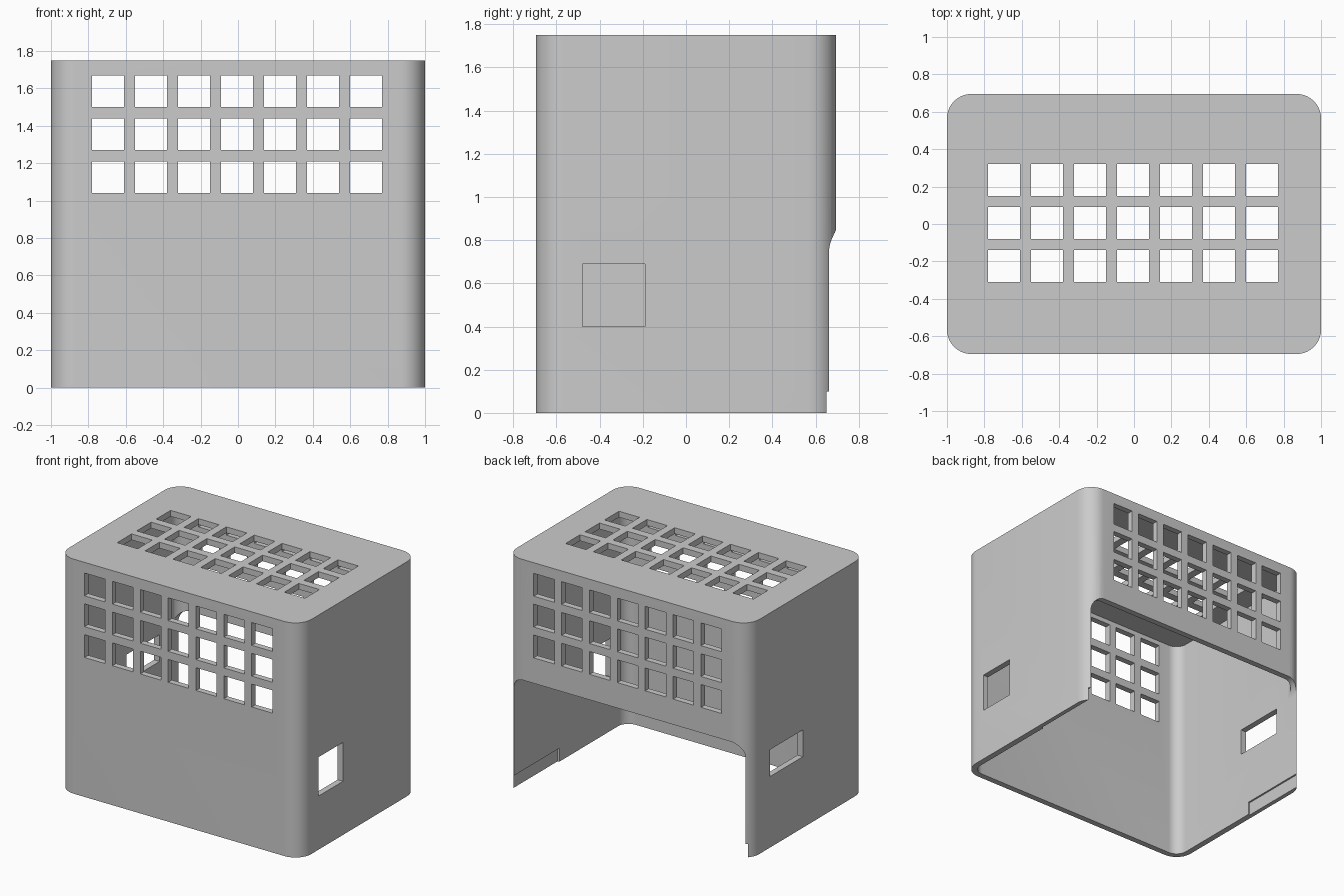
import bpy
import math

old = bpy.data.objects.get("Cube")
if old:
    bpy.data.objects.remove(old, do_unlink=True)

HX, HY, H = 1.0, 0.695, 1.75      # outer half sizes and height
WALL, R = 0.045, 0.13             # wall thickness, corner radius
PITCH, HOLE = 0.23, 0.17          # vent grid

grey = bpy.data.materials.new("plain grey")
grey.use_nodes = True
colour = (0.6, 0.6, 0.6, 1)
grey.diffuse_color = colour
grey.node_tree.nodes["Principled BSDF"].inputs["Base Color"].default_value = colour


def rounded(hx, hy, r, steps=10):
    """Outline of a rectangle with rounded corners."""
    pts = []
    for k, (sx, sy) in enumerate([(1, 1), (-1, 1), (-1, -1), (1, -1)]):
        for i in range(steps + 1):
            a = math.pi / 2 * (k + i / steps)
            pts.append((sx * (hx - r) + r * math.cos(a),
                        sy * (hy - r) + r * math.sin(a)))
    return pts


def prism(outline, lo, hi, place):
    """Verts and faces of an outline swept from lo to hi; place maps (u, v, w) to xyz."""
    n = len(outline)
    verts = [place(u, v, w) for w in (lo, hi) for u, v in outline]
    faces = [list(range(n))[::-1], list(range(n, 2 * n))]
    faces += [[i, (i + 1) % n, (i + 1) % n + n, i + n] for i in range(n)]
    return verts, faces


def box(x0, x1, y0, y1, z0, z1):
    return prism([(x0, y0), (x1, y0), (x1, y1), (x0, y1)], z0, z1,
                 lambda u, v, w: (u, v, w))


def make(name, parts):
    verts, faces = [], []
    for vs, fs in parts:
        base = len(verts)
        verts += vs
        faces += [[i + base for i in f] for f in fs]
    mesh = bpy.data.meshes.new(name)
    mesh.from_pydata(verts, [], faces)
    mesh.materials.append(grey)
    ob = bpy.data.objects.new(name, mesh)
    bpy.context.collection.objects.link(ob)
    return ob


def upright(u, v, w):
    return (u, v, w)


def backward(u, v, w):
    return (u, -w, v)


# Solid outer block with rounded vertical corners
shell = make("vented_cover", [prism(rounded(HX, HY, R), 0, H, upright)])

# Hollow interior, open at the bottom
cavity = make("cavity_cutter", [prism(
    rounded(HX - WALL, HY - WALL, R - WALL), -0.2, H - WALL, upright)])

# Vent grids: through front and back, and through the top
vents = []
for i in range(7):
    x = -0.78 + PITCH * i
    for j in range(3):
        z = 1.04 + PITCH * j
        y = -0.31 + PITCH * j
        vents.append(box(x, x + HOLE, -1, 1, z, z + HOLE))
        vents.append(box(x, x + HOLE, y, y + HOLE, 1.69, 2))
vent_cutter = make("vent_cutter", vents)

# One window in each side wall
windows = make("window_cutter", [
    box(0.9, 1.1, -0.48, -0.19, 0.40, 0.69),
    box(-1.1, -0.9, 0.05, 0.44, 0.53, 0.73)])

# Arched opening low in the back wall
top, half = 0.85, 0.955
arch = [(x, z + (top - half)) for x, z in rounded(half, half, 0.1)]
back_opening = make("back_opening_cutter", [prism(arch, -1, -0.4, backward)])

# Shallow recess inside the side walls at the foot of the opening
recess = make("recess_cutter", [box(-0.968, 0.968, 0.13, 1, -0.3, 0.1)])

cutters = [cavity, vent_cutter, windows, back_opening, recess]
for c in cutters:
    c.hide_render = True
    mod = shell.modifiers.new(c.name, 'BOOLEAN')
    mod.operation = 'DIFFERENCE'
    mod.solver = 'EXACT'
    mod.object = c

# Apply the cuts and drop the cutters
bpy.context.view_layer.update()
graph = bpy.context.evaluated_depsgraph_get()
result = bpy.data.meshes.new_from_object(shell.evaluated_get(graph))
shell.modifiers.clear()
shell.data = result
for c in cutters:
    bpy.data.objects.remove(c, do_unlink=True)

# Smooth corners, crisp edges
bpy.ops.object.select_all(action='DESELECT')
shell.select_set(True)
bpy.context.view_layer.objects.active = shell
bpy.ops.object.shade_smooth_by_angle(angle=math.radians(30))
